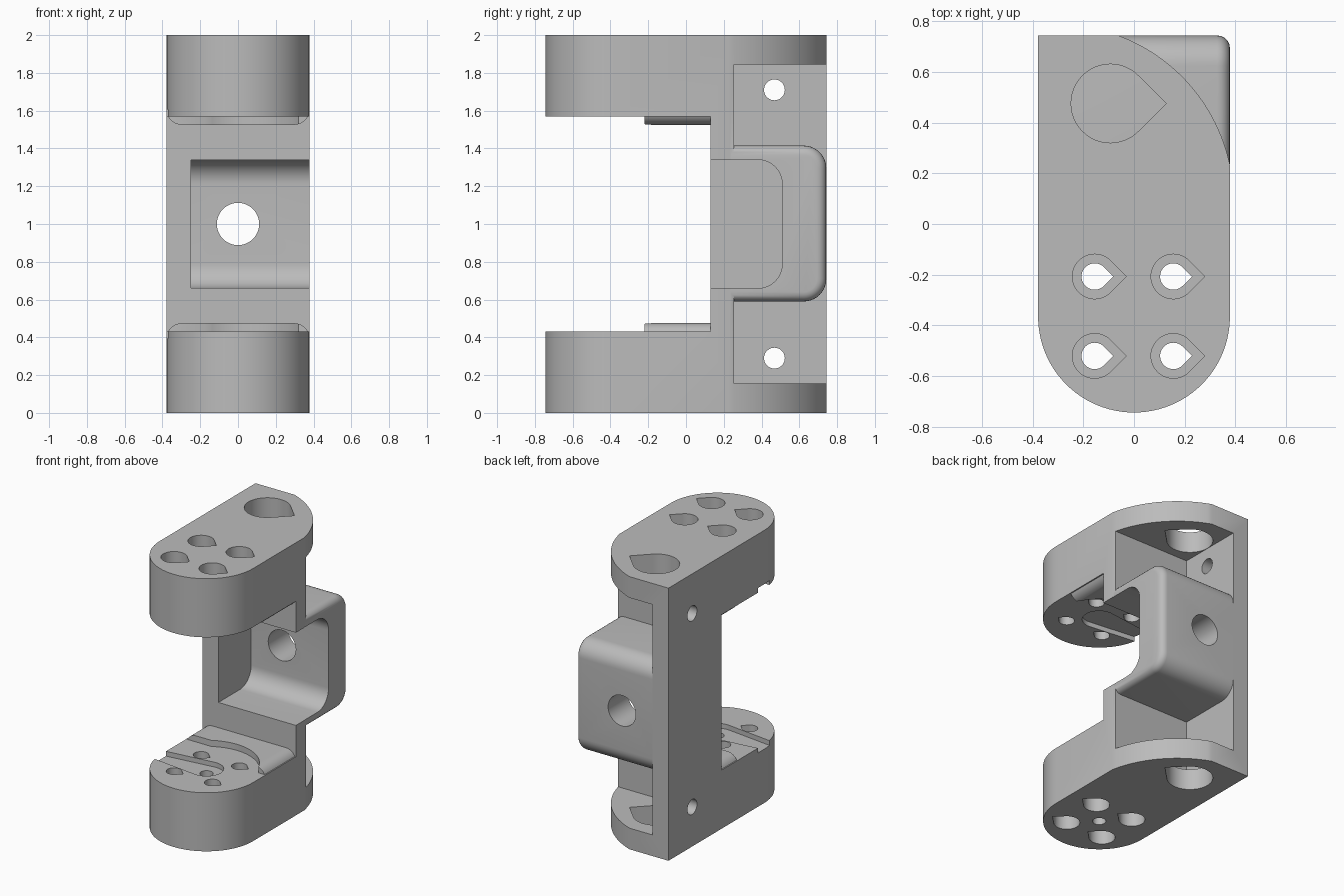
import bpy, bmesh
from math import cos, sin, radians

cube = bpy.data.objects.get("Cube")
if cube:
    bpy.data.objects.remove(cube, do_unlink=True)

grey = bpy.data.materials.new("plain grey")
grey.use_nodes = True
grey.diffuse_color = (0.5, 0.5, 0.5, 1)
grey.node_tree.nodes["Principled BSDF"].inputs["Base Color"].default_value = (0.5, 0.5, 0.5, 1)

W, Y = 0.378, 0.743      # half width, half depth
WALL = -0.25             # inner face of the side wall
AXIS = -0.365            # centre of the rounded arm end


def arc(cx, cy, r, a, b, n=24):
    return [(cx + r * cos(radians(a + (b - a) * i / n)),
             cy + r * sin(radians(a + (b - a) * i / n))) for i in range(n + 1)]


def circle(cx, cy, r):
    return arc(cx, cy, r, 0, 360, 48)[:-1]


def teardrop(cx, cy, r):
    return arc(cx, cy, r, 45, 315, 36) + [(cx + r * 2 ** 0.5, cy)]


def rect(x0, y0, x1, y1):
    return [(x0, y0), (x1, y0), (x1, y1), (x0, y1)]


def prism(name, pts, axis, lo, hi, bevel=0):
    """Extrude a 2D outline along an axis; optionally round the far end."""
    place = {"x": lambda p, t: (t, p[0], p[1]),
             "y": lambda p, t: (p[0], t, p[1]),
             "z": lambda p, t: (p[0], p[1], t)}[axis]
    bm = bmesh.new()
    a = [bm.verts.new(place(p, lo)) for p in pts]
    b = [bm.verts.new(place(p, hi)) for p in pts]
    bm.faces.new(a)
    end = bm.faces.new(b)
    for i in range(len(pts)):
        j = (i + 1) % len(pts)
        bm.faces.new((a[i], a[j], b[j], b[i]))
    bmesh.ops.recalc_face_normals(bm, faces=bm.faces)
    if bevel:
        bmesh.ops.bevel(bm, geom=list(end.edges), offset=bevel, segments=5,
                        profile=0.5, affect="EDGES")
    mesh = bpy.data.meshes.new(name)
    bm.to_mesh(mesh)
    bm.free()
    obj = bpy.data.objects.new(name, mesh)
    bpy.context.collection.objects.link(obj)
    mesh.materials.append(grey)
    return obj


def combine(target, tool, operation="DIFFERENCE"):
    mod = target.modifiers.new("combine", "BOOLEAN")
    mod.operation, mod.solver, mod.object = operation, "EXACT", tool
    bpy.context.view_layer.objects.active = target
    bpy.ops.object.modifier_apply(modifier=mod.name)
    bpy.data.objects.remove(tool, do_unlink=True)


def cut(target, *args):
    combine(target, prism("cutter", *args))


# Full-height body with a rounded front and a swept back corner
outline = arc(0, AXIS, W, 180, 360, 48) + arc(-0.305, 0.089, 0.698, 11.5, 69.6) + [(-W, Y)]
body = prism("bracket_body", outline, "z", 0, 2)
cut(body, rect(-1, 0.43, 0.13, 1.57), "x", -1, 1)
cut(body, rect(0.253, 0.155, 1, 1.845), "x", WALL, 1)

# Rounded housing at the back
housing = (arc(Y - 0.12, 0.71, 0.12, -90, 0, 10) + arc(Y - 0.12, 1.295, 0.12, 0, 90, 10)
           + [(0.19, 1.415), (0.19, 0.59)])
combine(body, prism("housing", housing, "x", -0.3, W, 0.05), "UNION")

# Pocket open to the front and one side, with a hole through its back
pocket = (arc(0.38, 0.79, 0.13, -90, 0, 12) + arc(0.38, 1.21, 0.13, 0, 90, 12)
          + [(0, 1.34), (0, 0.66)])
cut(body, pocket, "x", WALL, 1)
cut(body, circle(0, 1, 0.112), "y", 0.4, 1)

for top in (False, True):
    def flip(z):
        return 2 - z if top else z

    # Raised pad on the inner face of the arm, cleared around the round end
    edge = ([(-W, 0.3), (W, 0.3)] + arc(W - 0.08, 0.395, 0.08, 0, 90, 8)
            + arc(0.08 - W, 0.395, 0.08, 90, 180, 8))
    pad = prism("pad", [(x, flip(z)) for x, z in edge], "y", -0.22, 0.16)
    cut(pad, circle(0, AXIS, 0.352), "z", flip(0.2), flip(0.6))
    cut(pad, rect(-1, -1, -0.15, -0.06), "z", flip(0.2), flip(0.6))
    combine(body, pad, "UNION")

    # Tapered recess running from the arm centre to the side
    recess = arc(0, AXIS, 0.115, -100, 100, 24) + [(-0.5, AXIS + 0.055), (-0.5, AXIS - 0.055)]
    cut(body, recess, "z", flip(0.395), flip(0.46))

    # Four stepped teardrop screw holes
    for x in (-0.155, 0.155):
        for y in (-0.207, -0.52):
            cut(body, teardrop(x, y, 0.088), "z", flip(-0.1), flip(0.3))
            cut(body, teardrop(x, y, 0.052), "z", flip(0.2), flip(0.6))

    # Large teardrop opening in the end flange and side wall hole
    cut(body, teardrop(-0.093, 0.475, 0.155), "z", flip(-0.1), flip(0.2))
    cut(body, circle(0.468, flip(0.29), 0.055), "x", -1, 0)

# Centre hole of the lower arm
cut(body, circle(0, AXIS, 0.045), "z", -0.1, 0.6)

bpy.ops.object.select_all(action="DESELECT")
body.select_set(True)
bpy.context.view_layer.objects.active = body
bpy.ops.object.shade_smooth_by_angle(angle=radians(30))
